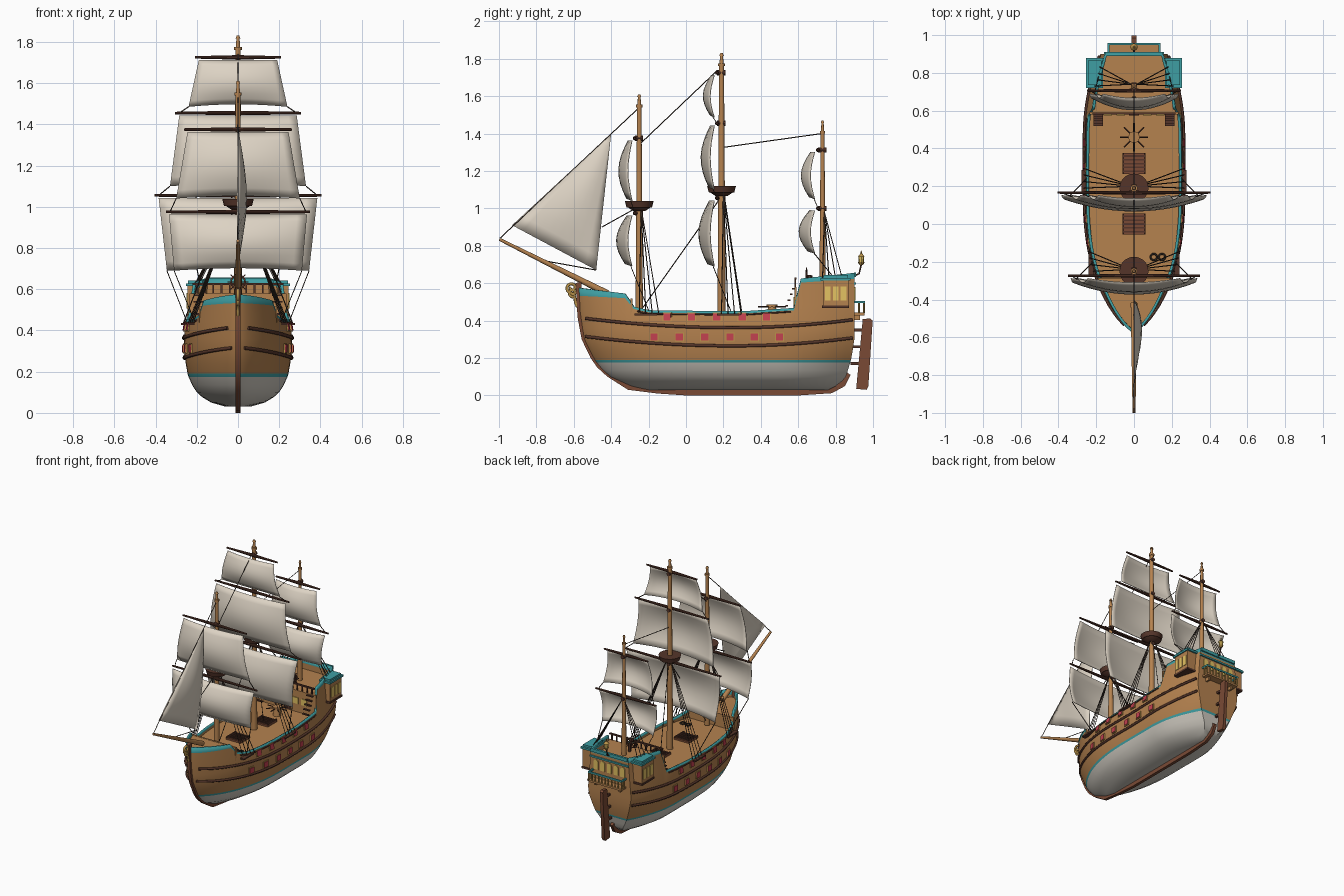
import bpy, bmesh, math
from mathutils import Vector, Matrix

if "Cube" in bpy.data.objects:
    bpy.data.objects.remove(bpy.data.objects["Cube"])

def mat(name, hexcol):
    m = bpy.data.materials.new(name)
    c = [int(hexcol[i:i + 2], 16) / 255 for i in (0, 2, 4)]
    m.diffuse_color = [v / 12.92 if v < .04 else ((v + .055) / 1.055) ** 2.4 for v in c] + [1]
    m.use_nodes = True
    m.node_tree.nodes["Principled BSDF"].inputs["Base Color"].default_value = m.diffuse_color
    return m

WOOD, WHITE, TEAL = mat("tan wood", "B5824F"), mat("bottom white", "CFCAC0"), mat("teal paint", "3F9FA3")
DARK, KEEL, RED = mat("dark wood", "55352A"), mat("red brown wood", "7A4A35"), mat("red paint", "C2414F")
GOLD, ROPE, SAIL = mat("gold", "B8924A"), mat("rope", "3A2F28"), mat("sailcloth", "DDD3C4")
GLASS = mat("lit window", "E3C262")

def finish(name, bm, mats, doubles=True):
    if doubles:
        bmesh.ops.remove_doubles(bm, verts=bm.verts, dist=1e-5)
    bmesh.ops.recalc_face_normals(bm, faces=bm.faces)
    me = bpy.data.meshes.new(name)
    bm.to_mesh(me)
    bm.free()
    for m in mats:
        me.materials.append(m)
    ob = bpy.data.objects.new(name, me)
    bpy.context.collection.objects.link(ob)
    return ob

def boxes(name, items, m):
    """items: (centre, size) or (centre, size, rotation matrix)"""
    bm = bmesh.new()
    for it in items:
        rot = it[2].to_4x4() if len(it) > 2 else Matrix()
        bmesh.ops.create_cube(bm, size=1, matrix=Matrix.Translation(it[0]) @ rot @ Matrix.Diagonal((*it[1], 1)))
    return finish(name, bm, [m], False)

def rods(name, items, m, n=14):
    """items: (start, end, start radius, end radius)"""
    bm = bmesh.new()
    for a, b, r0, r1 in items:
        a, b = Vector(a), Vector(b)
        q = (b - a).to_track_quat('Z', 'Y').to_matrix().to_4x4()
        bmesh.ops.create_cone(bm, cap_ends=True, segments=n, radius1=r0, radius2=r1, depth=(b - a).length,
                              matrix=Matrix.Translation((a + b) / 2) @ q)
    return finish(name, bm, [m], False)

def tubes(name, paths, r, m, res=1):
    cu = bpy.data.curves.new(name, 'CURVE')
    cu.dimensions, cu.bevel_depth, cu.bevel_resolution, cu.use_fill_caps = '3D', r, res, True
    for p in paths:
        sp = cu.splines.new('POLY')
        sp.points.add(len(p) - 1)
        for q, c in zip(sp.points, p):
            q.co = (*c, 1)
    cu.materials.append(m)
    ob = bpy.data.objects.new(name, cu)
    bpy.context.collection.objects.link(ob)

def lin(t, pts):
    for (a, u), (b, v) in zip(pts, pts[1:]):
        if t <= b:
            return u + (v - u) * max(0, t - a) / (b - a)
    return pts[-1][1]

def circle(c, r, axis, n=16, turns=1.0):
    out = []
    for i in range(n + 1):
        a = 2 * math.pi * turns * i / n
        u, v = r * math.cos(a), r * math.sin(a)
        out.append((c[0] + u, c[1] + v, c[2]) if axis == 'z' else (c[0] + u, c[1], c[2] + v))
    return out

# hull shape functions
bow = lambda z: lin(z, [(.03, -.22), (.05, -.3), (.1, -.41), (.15, -.465), (.2, -.5), (.3, -.548), (.42, -.57), (.6, -.58)])
stern = lambda z: lin(z, [(.03, .76), (.06, .82), (.1, .855), (.2, .885), (.3, .9)])
beam = lambda z: lin(z, [(.03, .06), (.05, .13), (.075, .172), (.1, .2), (.15, .232), (.2, .248), (.3, .262), (.4, .26), (.5, .243), (.66, .225)])
sheer = lambda y: lin(y, [(-.58, .575), (-.33, .545), (-.285, .475), (-.2, .455), (.3, .45), (.575, .468), (.615, .625), (.9, .655)])
band = lambda y: lin(y, [(-.58, .042), (-.33, .025), (-.285, .013), (.575, .013), (.615, .022), (.9, .032)])

def plan(s, z):
    p = (1 - max(0, 1 - s / .5) ** 2.4) ** .75
    e = lin(z, [(.04, .3), (.2, .55), (.35, .68)])
    return p * (1 - (1 - e) * (max(0, s - .7) / .3) ** 2)

def X(y, z):
    s = (y - bow(z)) / (stern(z) - bow(z))
    return beam(z) * plan(min(1, max(0, s)), z)

# hull shell: columns from bow to stern, rows from bottom to rail
S = sorted([(i / 46) ** 1.25 for i in range(47)] + [(y + .58) / 1.48 for y in (-.33, -.285, .575, .615)])
bm = bmesh.new()
cols = []
for s in S:
    yy = -.58 + 1.48 * s
    t = sheer(yy)
    zs = [.03, .05, .075, .1, .135, .175, .19, .24, .3, .36, (.36 + t - band(yy)) / 2, t - band(yy), t]
    cols.append([[bm.verts.new((sg * beam(z) * plan(s, z), bow(z) + (stern(z) - bow(z)) * s, z)) for z in zs] for sg in (-1, 1)])
R = len(zs)
row_mat = lambda j: 1 if j < 5 else 2 if j in (5, R - 2) else 0
for a, b in zip(cols, cols[1:]):
    for k in (0, 1):
        for j in range(R - 1):
            f = [a[k][j], a[k][j + 1], b[k][j + 1], b[k][j]]
            bm.faces.new(f if k else f[::-1]).material_index = row_mat(j)
    bm.faces.new((a[0][0], a[1][0], b[1][0], b[0][0])).material_index = 1
L, Q = cols[-1]
for j in range(R - 1):
    bm.faces.new((L[j], L[j + 1], Q[j + 1], Q[j])).material_index = row_mat(j)
bmesh.ops.dissolve_degenerate(bm, dist=1e-5, edges=bm.edges)
hull = finish("hull", bm, [WOOD, WHITE, TEAL])
sol = hull.modifiers.new("planking", 'SOLIDIFY')
sol.thickness, sol.offset = .014, -1

# keel and stem
outer = [(bow(z) - .01, z) for z in (.6, .5, .42, .3, .2, .15, .1)] + [(-.31, .03), (-.15, .01), (0, 0), (.6, 0), (.78, .012), (.85, .05), (.88, .11)]
inner = [(y + .03, z + .01) for y, z in outer[:7]] + [(-.29, .06), (-.14, .045), (0, .045), (.6, .045), (.76, .05), (.82, .08), (.85, .13)]
bm = bmesh.new()
ring = [[bm.verts.new((x, *p)) for x, p in ((-.011, o), (.011, o), (.011, i), (-.011, i))] for o, i in zip(outer, inner)]
for a, b in zip(ring, ring[1:]):
    for k in range(4):
        bm.faces.new((a[k], a[(k + 1) % 4], b[(k + 1) % 4], b[k]))
bm.faces.new(ring[0]); bm.faces.new(ring[-1])
finish("keel_and_stem", bm, [KEEL])

# rudder, leaning aft
bm = bmesh.new()
prof = [bm.verts.new((-.012, y, z)) for y, z in ((.91, .035), (.965, .03), (.975, .05), (.998, .4), (.985, .412), (.945, .408))]
f = bm.faces.new(prof)
ext = bmesh.ops.extrude_face_region(bm, geom=[f])
bmesh.ops.translate(bm, vec=(.024, 0, 0), verts=[v for v in ext['geom'] if isinstance(v, bmesh.types.BMVert)])
finish("rudder", bm, [KEEL])
boxes("rudder_hinges", [((0, .91, z), (.016, .06, .015)) for z in (.17, .26, .35)], DARK)

# decks
def deck(name, y0, y1, z):
    bm = bmesh.new()
    ys = [y0 + (y1 - y0) * i / 16 for i in range(17)]
    rows = [[bm.verts.new((sg * max(.001, X(y, z) - .006), y, z)) for sg in (-1, 1)] for y in ys]
    for a, b in zip(rows, rows[1:]):
        bm.faces.new((a[0], a[1], b[1], b[0]))
    finish(name, bm, [WOOD])
deck("forecastle_deck", -.565, -.29, .515)
deck("main_deck", -.3, .6, .42)
deck("quarter_deck", .58, .893, .58)
boxes("bulkheads", [((0, -.292, .467), (.38, .012, .1)), ((0, .586, .5), (.47, .012, .16))], WOOD)
boxes("cabin_door", [((0, .578, .475), (.055, .008, .1))], DARK)
boxes("cabin_windows", [((x, .578, .505), (.045, .008, .045)) for x in (-.14, -.07, .07, .14)], GLASS)

# wales along both sides
def side_line(f, y0, y1, out, n=40):
    ys = [y0 + (y1 - y0) * i / n for i in range(n + 1)]
    return [[(sg * (X(y, f(y)) + out), y, f(y)) for y in ys] for sg in (-1, 1)]
for nm, base in (("upper_wale", .362), ("lower_wale", .265)):
    tubes(nm, side_line(lambda y: base + .13 * (y - .25) ** 2 * (.62 if y < .25 else .8), -.535, .89, .002), .009, DARK)
tubes("rail_wale", side_line(lambda y: sheer(y) - band(y) - .006, -.26, .56, .002), .005, DARK)

# gun ports, lying on the hull surface
def ports(name, size, thick, m):
    items = []
    for z, ys in ((.418, (-.1, .03, .165, .3, .43)), (.312, (-.17, -.035, .1, .235, .365, .5))):
        for y in ys:
            for sg in (-1, 1):
                ty = Vector((sg * (X(y + .01, z) - X(y - .01, z)) / .02, 1, 0)).normalized()
                tz = Vector((sg * (X(y, z + .01) - X(y, z - .01)) / .02, 0, 1)).normalized()
                n = ty.cross(tz).normalized()
                items.append(((sg * X(y, z), y, z), (thick, size, size), Matrix((n, ty, n.cross(ty))).transposed()))
    boxes(name, items, m)
ports("gun_port_frames", .048, .01, GOLD)
ports("gun_port_lids", .039, .018, RED)

# quarter galleries on both sides of the stern
boxes("quarter_gallery", [((s * .205, .8, .545), (.08, .135, .145)) for s in (-1, 1)], WOOD)
boxes("quarter_gallery_roof", [((s * .208, .8, z), (w, .16 - d, .014)) for s in (-1, 1) for z, w, d in ((.622, .09, 0), (.636, .07, .03))], TEAL)
boxes("quarter_gallery_sill", [((s * .205, .8, .474), (.088, .145, .014)) for s in (-1, 1)], DARK)
boxes("quarter_gallery_windows", [((s * .246, y, .545), (.006, .03, .075)) for s in (-1, 1) for y in (.758, .8, .842)], GLASS)

# stern windows and balcony
SX = [-.11, -.055, 0, .055, .11]
boxes("stern_windows", [((x, .902, .535), (.036, .008, .055)) for x in SX], GLASS)
rods("stern_window_arches", [((x, .899, .562), (x, .906, .562), .018, .018) for x in SX], GLASS)
boxes("stern_trim", [((0, .904, .598), (.32, .012, .012)), ((0, .904, .645), (.3, .012, .024))], TEAL)
boxes("balcony_floor", [((0, .927, .435), (.27, .055, .014))] + [((x, .915, .418), (.014, .03, .03)) for x in (-.1, .1)], WOOD)
boxes("balcony_rail", [((0, .952, .5), (.28, .01, .012))] + [((s * .135, .927, .5), (.01, .055, .012)) for s in (-1, 1)], TEAL)
rods("balcony_balusters", [((x * .027, .952, .44), (x * .027, .952, .498), .005, .005) for x in range(-5, 6)]
     + [((s * .135, .925, .44), (s * .135, .925, .498), .005, .005) for s in (-1, 1)], GOLD, 8)

# stern lantern
tubes("lantern_bracket", [[(0, .9, .64), (0, .925, .65), (0, .937, .7)]], .005, DARK)
rods("lantern", [((0, .937, .698), (0, .937, .712), .01, .018), ((0, .937, .742), (0, .937, .758), .02, .005), ((0, .937, .758), (0, .937, .775), .004, .002)], GOLD, 8)
rods("lantern_glass", [((0, .937, .712), (0, .937, .742), .014, .016)], GLASS, 8)

# quarterdeck rail and ladders
boxes("quarterdeck_rail", [((0, .585, .625), (.44, .012, .01))] + [((x * .04, .585, .6), (.008, .008, .045)) for x in range(-5, 6)], DARK)
boxes("ladder_steps", [((s * .19, .575 - .012 * i, .57 - .03 * i), (.05, .014, .008)) for s in (-1, 1) for i in range(5)], DARK)

# steering wheel
C = Vector((0, .645, .635))
tubes("wheel_rim", [circle(C, .034, 'y')], .005, DARK)
rods("wheel_spokes", [(C, C + Vector((.05 * math.cos(a * math.pi / 4), 0, .05 * math.sin(a * math.pi / 4))), .003, .003) for a in range(8)]
     + [((0, .665, .578), (0, .665, .64), .012, .01), ((0, .64, .635), (0, .67, .635), .008, .008)], DARK, 8)

# capstan, hatches, rope coils
rods("capstan", [((0, .46, .42), (0, .46, .47), .028, .022), ((0, .46, .47), (0, .46, .485), .03, .03)], WOOD)
rods("capstan_bars", [((.02 * math.cos(a), .46 + .02 * math.sin(a), .475), (.075 * math.cos(a), .46 + .075 * math.sin(a), .475), .004, .004)
                      for a in [i * math.pi / 4 for i in range(8)]], DARK, 8)
for y in (0, .32):
    boxes("hatch_coaming", [((0, y, .426), (.12, .11, .014))], KEEL)
    boxes("hatch_grating", [((0, y + d * .02, .436), (.115, .008, .008)) for d in range(-2, 3)] + [((s * .056, y, .436), (.008, .108, .01)) for s in (-1, 1)], DARK)
tubes("rope_coils", [circle((x, -.175, .43), .017, 'z') for x in (.105, .148)], .005, ROPE)

# bowsprit and scroll figurehead
rods("bowsprit", [((0, -.42, .545), (0, -.998, .835), .018, .008)], WOOD)
scroll = [(0, -.575, .47), (0, -.59, .5)] + [(0, -.61 + r * math.cos(a), .575 + r * math.sin(a))
          for i in range(22) for a, r in [(-1.2 - i * .42, .032 * (1 - i / 26))]]
tubes("figurehead_scroll", [scroll, [(x, y * .7 - .178, z * .7 + .145) for x, y, z in scroll]], .008, GOLD, 2)

# masts, tops, yards, sails
ropes = []
def sail(name, ym, z0, z1, w0, w1, depth):
    bm = bmesh.new()
    g = []
    for j in range(9):
        v = j / 8
        row = []
        for i in range(15):
            u = i / 7 - 1
            y = ym - .04 - .022 * math.sin(math.pi * v) - depth * (1 - u * u) * math.sin(math.pi * (.14 + .66 * v))
            row.append(bm.verts.new((u * (w0 + (w1 - w0) * v), y, z0 + (z1 - z0) * v + .012 * v * (1 - u * u))))
        g.append(row)
    for a, b in zip(g, g[1:]):
        for i in range(14):
            bm.faces.new((a[i], a[i + 1], b[i + 1], b[i]))
    s = finish(name, bm, [SAIL]).modifiers.new("cloth", 'SOLIDIFY')
    s.thickness = .004

# each: name, y, foot, height, radius, crow's nest height, yards (z, half length, sail foot, top width, foot width)
MASTS = [("fore", -.25, .43, 1.61, .02, 1.005, [(.975, .35, .69, .335, .31), (1.375, .262, 1.04, .245, .3)]),
         ("main", .19, .41, 1.83, .022, 1.085, [(1.055, .405, .69, .385, .345), (1.455, .305, 1.1, .285, .33), (1.725, .208, 1.485, .19, .24)]),
         ("mizzen", .73, .57, 1.47, .017, None, [(1.0, .25, .76, .235, .21), (1.312, .18, 1.05, .165, .2)])]
for nm, y, z0, z1, r, nest, yards in MASTS:
    rods(nm + "_mast", [((0, y, z0), (0, y, z1 - .07), r, r * .6), ((0, y, z1 - .07), (0, y, z1 - .055), r * .85, r * .85),
                        ((0, y, z1 - .055), (0, y, z1 - .012), r * .5, r * .35), ((0, y, z1 - .014), (0, y, z1), r * .55, r * .3)], WOOD)
    if nest:
        rods(nm + "_crows_nest", [((0, y, nest), (0, y, nest + .034), .068, .077), ((0, y, nest - .02), (0, y, nest), .03, .06)], DARK, 20)
    for k, (z, hw, foot, w0, w1) in enumerate(yards):
        yy = y - .024
        rods(nm + "_yard", [((0, yy, z), (s * hw, yy, z), .011, .006) for s in (-1, 1)], DARK, 10)
        rods(nm + "_yard_parrel", [((0, yy, z), (0, y + .02, z), .014, .014)], DARK, 8)
        sail(nm + "_sail", y, z - .012, foot, w0, w1, .062 - .012 * k)
        for s in (-1, 1):
            corner = (s * w1, y - .045, foot)
            if k == 0:
                h = sheer(y + .05)
                ropes.append([corner, (s * X(y + .05, h), y + .05, h)])
            else:
                ropes.append([corner, (s * (yards[k - 1][1] - .02), yy, yards[k - 1][0])])
    # shrouds down to the channels
    top = nest or .98
    for s in (-1, 1):
        for d in (0, .035, .07, .105):
            h = sheer(y + d) - .02
            ropes.append([(s * (X(y + d, h) + .012), y + d, h), (s * .015, y + .01, top)])
    if nest:
        boxes(nm + "_channels", [((s * (X(y + .05, .432) + .008), y + .035, .432), (.03, .12, .01)) for s in (-1, 1)], DARK)

# jib
A, B, D = Vector((0, -.4, 1.4)), Vector((0, -.93, .91)), Vector((0, -.48, .67))
bm = bmesh.new()
g = []
for j in range(11):
    v = j / 10
    g.append([])
    for i in range(9):
        u = i / 8
        p = A.lerp(B.lerp(D, u), v)
        p.x = .034 * math.sin(math.pi * u) * math.sin(math.pi * v ** 1.3) + .018 * u * v * (1 - v) * 4
        g[-1].append(bm.verts.new(p))
for a, b in zip(g, g[1:]):
    for i in range(8):
        bm.faces.new((a[i], a[i + 1], b[i + 1], b[i]))
bmesh.ops.dissolve_degenerate(bm, dist=1e-5, edges=bm.edges)
finish("jib_sail", bm, [SAIL]).modifiers.new("cloth", 'SOLIDIFY').thickness = .004

# standing rigging along the centreline (y, z pairs)
for a, b in (((-.995, .84), (-.26, 1.53)), ((-.48, .67), (-.77, .722)), ((-.45, .9), (-.27, 1.0)), ((-.24, 1.35), (.17, 1.74)),
             ((-.23, .47), (.18, 1.05)), ((.19, 1.325), (.725, 1.4)), ((.2, 1.1), (.3, .43))):
    ropes.append([(0, *a), (0, *b)])
tubes("rigging", ropes, .0028, ROPE, 0)

# smooth shading with sharp edges kept
for o in bpy.context.collection.objects:
    o.select_set(o.type == 'MESH')
bpy.context.view_layer.objects.active = hull
bpy.ops.object.shade_smooth_by_angle(angle=math.radians(35))
